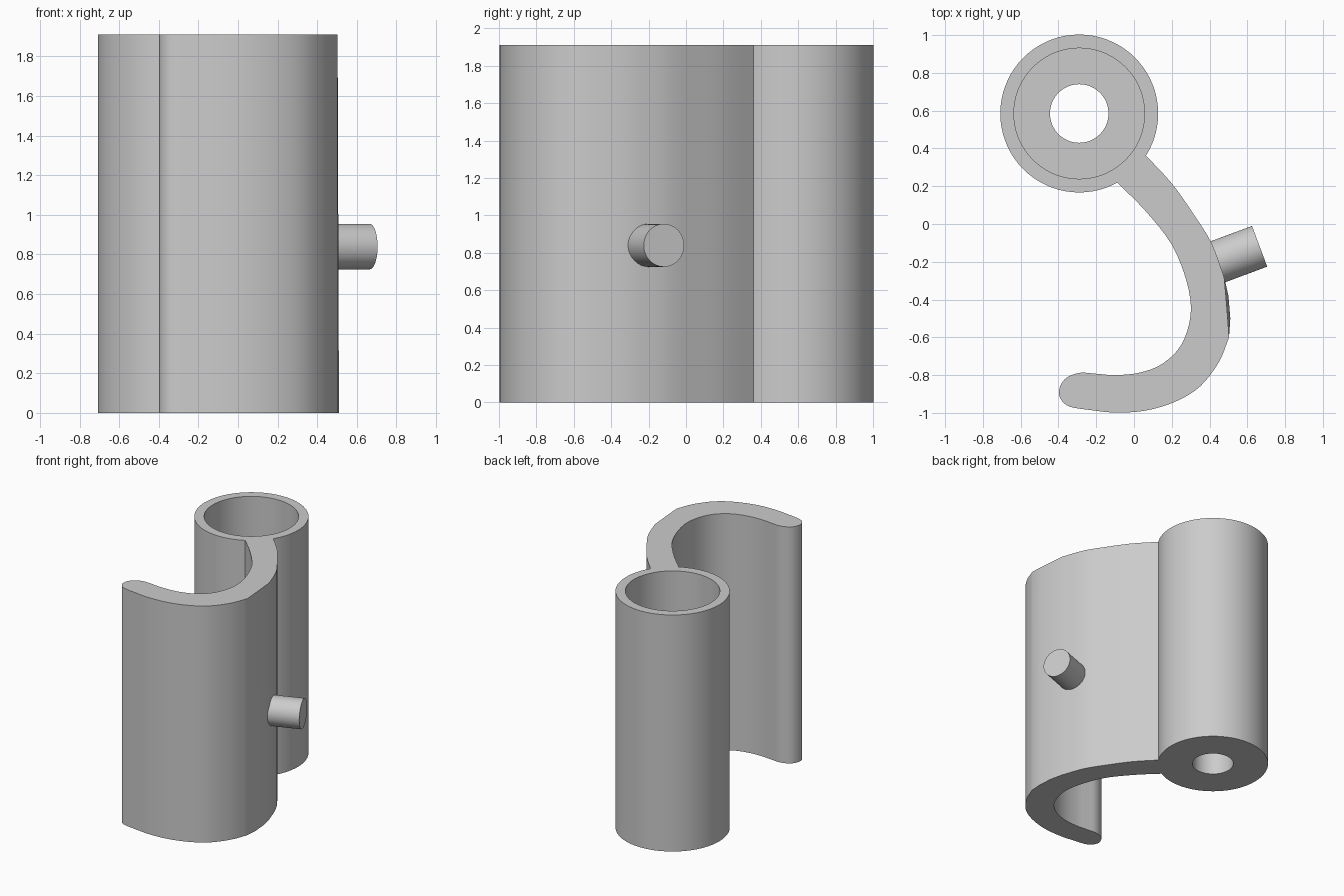
import bpy, bmesh, math
from mathutils import Vector, Matrix

cube = bpy.data.objects.get("Cube")
if cube:
    bpy.data.objects.remove(cube, do_unlink=True)

HEIGHT = 1.91
CENTER = Vector((-0.29, 0.585, 0))

grey = bpy.data.materials.new("plain grey")
grey.use_nodes = True
grey.diffuse_color = (0.6, 0.6, 0.6, 1)
grey.node_tree.nodes["Principled BSDF"].inputs["Base Color"].default_value = (0.6, 0.6, 0.6, 1)


def finish(bm, name):
    """Turn a bmesh into a smooth-shaded object with sharp edges kept."""
    bmesh.ops.recalc_face_normals(bm, faces=bm.faces)
    mesh = bpy.data.meshes.new(name)
    bm.to_mesh(mesh)
    bm.free()
    mesh.materials.append(grey)
    obj = bpy.data.objects.new(name, mesh)
    bpy.context.collection.objects.link(obj)
    bpy.ops.object.select_all(action='DESELECT')
    obj.select_set(True)
    bpy.context.view_layer.objects.active = obj
    bpy.ops.object.shade_smooth_by_angle(angle=math.radians(30))
    return obj


def spline(points, steps=4):
    """Smooth curve through the given 2D points."""
    p = [Vector(q) for q in points]
    p = [2 * p[0] - p[1]] + p + [2 * p[-1] - p[-2]]
    out = []
    for a, b, c, d in zip(p, p[1:], p[2:], p[3:]):
        for i in range(steps):
            t = i / steps
            out.append(0.5 * (2 * b + (c - a) * t + (2 * a - 5 * b + 4 * c - d) * t ** 2
                              + (3 * b - a - 3 * c + d) * t ** 3))
    return out + [p[-2]]


# Hollow barrel with a floor and a narrower hole through it
bm = bmesh.new()
outer, bore, hole, floor = 0.418, 0.346, 0.155, 0.25
section = [(hole, 0), (outer, 0), (outer, HEIGHT), (bore, HEIGHT), (bore, floor), (hole, floor)]
verts = [bm.verts.new(CENTER + Vector((r, 0, z))) for r, z in section]
edges = [bm.edges.new((verts[i], verts[(i + 1) % len(verts)])) for i in range(len(verts))]
bmesh.ops.spin(bm, geom=verts + edges, cent=CENTER, axis=(0, 0, 1),
               angle=math.tau, steps=72, use_merge=True)
bmesh.ops.remove_doubles(bm, verts=bm.verts, dist=0.0001)
finish(bm, "barrel")

# Hooked plate, with one flattened stretch on its outside
arm = spline([(0.04, 0.385), (0.065, 0.36), (0.2, 0.215), (0.31, 0.06), (0.41, -0.1), (0.477, -0.28)])
flat = [Vector((0.486, -0.38)), Vector((0.496, -0.5))]
hook = spline([(0.503, -0.6), (0.45, -0.73), (0.35, -0.86), (0.22, -0.94), (0.06, -0.988),
               (-0.1, -0.998), (-0.23, -0.985), (-0.34, -0.967), (-0.386, -0.93),
               (-0.397, -0.88), (-0.365, -0.82), (-0.29, -0.788), (-0.2, -0.793),
               (-0.1, -0.8), (0.03, -0.787), (0.15, -0.74), (0.25, -0.64), (0.3, -0.48),
               (0.28, -0.31), (0.2, -0.11), (0.06, 0.07), (-0.085, 0.215), (-0.104, 0.236)])
bm = bmesh.new()
base = bm.faces.new([bm.verts.new((q.x, q.y, 0)) for q in arm + flat + hook])
foot = list(base.verts)
result = bmesh.ops.extrude_face_region(bm, geom=[base], use_keep_orig=True)
bmesh.ops.translate(bm, vec=(0, 0, HEIGHT),
                    verts=[g for g in result["geom"] if isinstance(g, bmesh.types.BMVert)])
# the foot of the flattened stretch keeps its rounded outline
for v in foot[len(arm):len(arm) + len(flat)]:
    v.co.x += 0.014
finish(bm, "hooked_plate")

# Short pin standing out of the plate
axis = Vector((0.937, 0.349, 0)).normalized()
tip, length = Vector((0.665, -0.118, 0.84)), 0.3
bm = bmesh.new()
bmesh.ops.create_cone(bm, cap_ends=True, segments=48, radius1=0.115, radius2=0.115, depth=length,
                      matrix=Matrix.Translation(tip - axis * length / 2)
                      @ axis.to_track_quat('Z', 'Y').to_matrix().to_4x4())
finish(bm, "side_pin")
